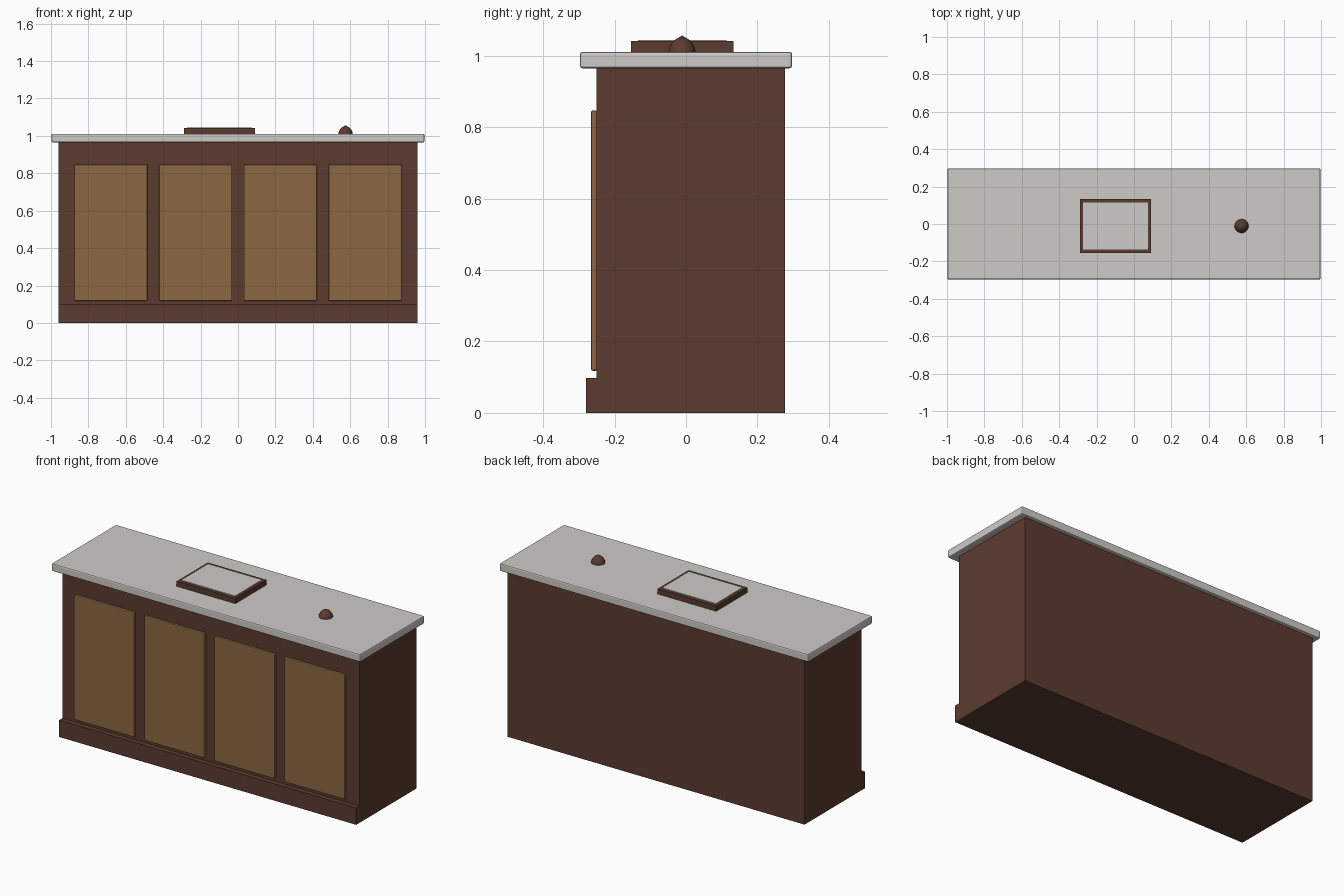
import bpy
import bmesh
import math

cube = bpy.data.objects.get("Cube")
if cube:
    bpy.data.objects.remove(cube, do_unlink=True)


def material(name, rgb):
    mat = bpy.data.materials.new(name)
    mat.use_nodes = True
    colour = (*rgb, 1)
    mat.diffuse_color = colour
    node = next(n for n in mat.node_tree.nodes if n.type == 'BSDF_PRINCIPLED')
    node.inputs["Base Color"].default_value = colour
    node.inputs["Roughness"].default_value = 0.8
    return mat


dark_wood = material("dark_wood", (0.105, 0.044, 0.028))
light_wood = material("light_wood", (0.262, 0.138, 0.054))
pale_stone = material("pale_stone", (0.61, 0.60, 0.57))


def finish(name, bm, mat):
    bmesh.ops.recalc_face_normals(bm, faces=bm.faces[:])
    mesh = bpy.data.meshes.new(name)
    bm.to_mesh(mesh)
    bm.free()
    mesh.materials.append(mat)
    obj = bpy.data.objects.new(name, mesh)
    bpy.context.collection.objects.link(obj)
    return obj


def box(name, xs, ys, zs, mat, bevel=0):
    bm = bmesh.new()
    bmesh.ops.create_cube(bm, size=1)
    for v in bm.verts:
        for axis, (low, high) in enumerate((xs, ys, zs)):
            v.co[axis] = high if v.co[axis] > 0 else low
    obj = finish(name, bm, mat)
    if bevel:
        mod = obj.modifiers.new("edge_bevel", 'BEVEL')
        mod.width = bevel
        mod.segments = 2
    return obj


# Cabinet body with a projecting front plinth, extruded from its side profile
profile = [(-0.28, 0), (0.277, 0), (0.277, 0.966), (-0.25, 0.966), (-0.25, 0.098), (-0.28, 0.098)]
bm = bmesh.new()
side = bm.faces.new([bm.verts.new((-0.96, y, z)) for y, z in profile])
extruded = bmesh.ops.extrude_face_region(bm, geom=[side], use_keep_orig=True)
for item in extruded["geom"]:
    if isinstance(item, bmesh.types.BMVert):
        item.co.x = 0.96
finish("cabinet_body", bm, dark_wood)

# Countertop slab
box("countertop", (-0.997, 0.997), (-0.297, 0.297), (0.965, 1.011), pale_stone, 0.007)

# Four raised front panels
for i in range(4):
    cx = (i - 1.5) * 0.453
    box(f"front_panel_{i + 1}", (cx - 0.195, cx + 0.195), (-0.266, -0.249),
        (0.118, 0.847), light_wood, 0.005)

# Guest book: dark cover with a pale page on top
box("book_cover", (-0.288, 0.091), (-0.154, 0.133), (1.01, 1.041), dark_wood)
box("book_page", (-0.273, 0.076), (-0.135, 0.114), (1.04, 1.045), pale_stone)

# Desk bell: dome with a small pointed tip, spun round its axis
bm = bmesh.new()
outline = [(0, 1.009), (0.038, 1.009), (0.036, 1.022), (0.030, 1.034), (0.020, 1.045), (0, 1.057)]
points = [bm.verts.new((0.575 + r, -0.011, z)) for r, z in outline]
edges = [bm.edges.new(pair) for pair in zip(points, points[1:])]
bmesh.ops.spin(bm, geom=points + edges, cent=(0.575, -0.011, 0), axis=(0, 0, 1),
               angle=math.tau, steps=16, use_merge=True)
bmesh.ops.remove_doubles(bm, verts=bm.verts[:], dist=0.0001)
bell = finish("desk_bell", bm, dark_wood)
bpy.ops.object.select_all(action='DESELECT')
bell.select_set(True)
bpy.context.view_layer.objects.active = bell
bpy.ops.object.shade_smooth_by_angle(angle=math.radians(40))
